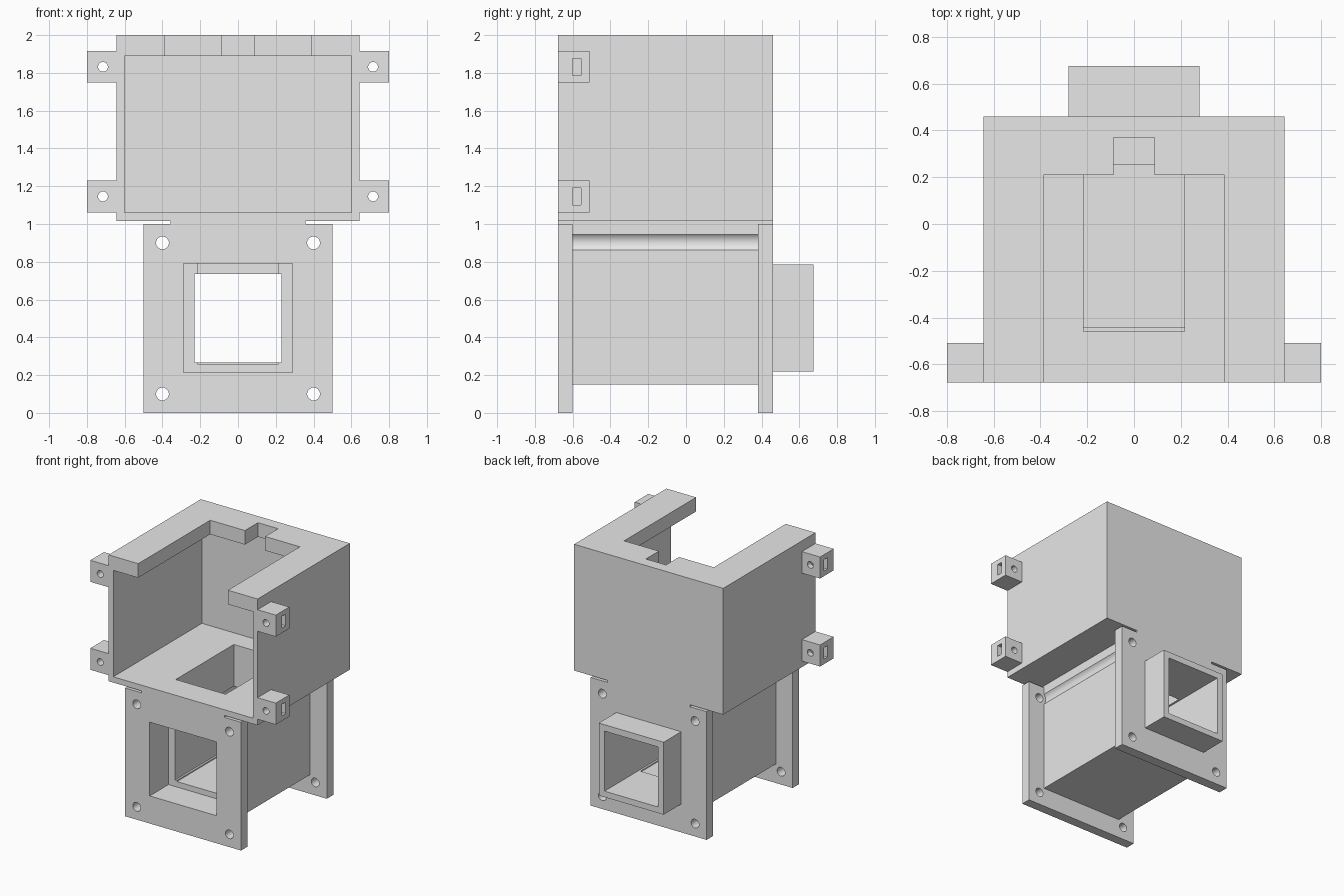
import bpy, bmesh, math
from mathutils import Matrix, Vector

if "Cube" in bpy.data.objects:
    bpy.data.objects.remove(bpy.data.objects["Cube"])

grey = bpy.data.materials.new("light grey plastic")
grey.diffuse_color = (0.8, 0.8, 0.8, 1)
grey.use_nodes = True
grey.node_tree.nodes["Principled BSDF"].inputs["Base Color"].default_value = grey.diffuse_color


def add_object(name, bm):
    mesh = bpy.data.meshes.new(name)
    bm.to_mesh(mesh)
    bm.free()
    mesh.materials.append(grey)
    ob = bpy.data.objects.new(name, mesh)
    bpy.context.collection.objects.link(ob)
    return ob


def box(name, x, y, z):
    """Axis-aligned block from three (low, high) ranges."""
    bm = bmesh.new()
    bmesh.ops.create_cube(bm, size=1)
    for v in bm.verts:
        v.co = Vector([(a + b) / 2 + c * (b - a) for c, (a, b) in zip(v.co, (x, y, z))])
    return add_object(name, bm)


def rod(name, x, z, radius, y, sides=32):
    """Cylinder running along y."""
    bm = bmesh.new()
    place = Matrix.Translation((x, sum(y) / 2, z)) @ Matrix.Rotation(math.pi / 2, 4, 'X')
    bmesh.ops.create_cone(bm, cap_ends=True, segments=sides, radius1=radius,
                          radius2=radius, depth=y[1] - y[0], matrix=place)
    return add_object(name, bm)


def cut(ob, cutters):
    """Subtract the cutters, delete them and smooth only the round walls."""
    bpy.ops.object.select_all(action='DESELECT')
    bpy.context.view_layer.objects.active = ob
    ob.select_set(True)
    for c in cutters:
        m = ob.modifiers.new("cut", 'BOOLEAN')
        m.operation, m.solver, m.object = 'DIFFERENCE', 'EXACT', c
        bpy.ops.object.modifier_apply(modifier=m.name)
        bpy.data.objects.remove(c)
    bpy.ops.object.shade_smooth_by_angle(angle=math.radians(30))


FRONT, BACK, END = -0.677, 0.46, 0.675
FLANGE_IN, FLANGE_OUT = -0.60, 0.38


# Shared openings
def channel():
    return box("channel", (-0.23, 0.23), (-1, 1), (0.267, 0.735))


def socket():
    return box("socket", (-0.288, 0.288), (-1, -0.445), (0.215, 0.79))


def drop_hole():
    return box("drop_hole", (-0.215, 0.215), (-0.46, 0.255), (0.258, 1.2))


def screw_holes():
    return [rod("screw", sx * 0.4, z, 0.034, (-1, 1)) for sx in (-1, 1) for z in (0.1, 0.9)]


# Upper housing: open front, slotted roof, hole in the floor
housing = box("housing", (-0.643, 0.643), (FRONT, BACK), (1.015, 2.0))
cut(housing, [
    box("cavity", (-0.602, 0.602), (-1, 0.415), (1.06, 1.89)),
    box("roof_slot", (-0.387, 0.387), (-1, 0.21), (1.8, 2.1)),
    box("roof_notch", (-0.087, 0.087), (0.1, 0.37), (1.8, 2.1)),
    drop_hole()])

# Thin neck between the housing and the duct
neck = box("neck", (-0.357, 0.357), (FRONT, BACK), (1.0, 1.015))
cut(neck, [drop_hole()])

# Square duct with screw clearance grooves along its upper sides
duct = box("duct", (-0.357, 0.357), (FLANGE_IN, FLANGE_OUT), (0.15, 1.0))
cut(duct, [channel(), socket(), drop_hole()] +
    [rod("groove", s * 0.4, 0.903, 0.06, (-1, 1), 48) for s in (-1, 1)])

# End flanges with corner screw holes
front_flange = box("front_flange", (-0.5, 0.5), (FRONT, FLANGE_IN), (0, 1))
cut(front_flange, [socket()] + screw_holes())
back_flange = box("back_flange", (-0.5, 0.5), (FLANGE_OUT, BACK), (0, 1))
cut(back_flange, [channel()] + screw_holes())

# Plug tube on the back
plug_tube = box("plug_tube", (-0.28, 0.28), (BACK, END), (0.22, 0.785))
cut(plug_tube, [channel()])

# Mounting lugs with a screw hole and a nut slot
for side, s in (("left", -1), ("right", 1)):
    for level, z in (("lower", 1.146), ("upper", 1.832)):
        lug = box(f"{side}_{level}_lug", sorted((s * 0.643, s * 0.8)),
                  (FRONT, -0.51), (z - 0.084, z + 0.084))
        cut(lug, [rod("lug_hole", s * 0.715, z, 0.026, (-1, 0)),
                  box("nut_slot", sorted((s * 0.67, s * 0.9)),
                      (-0.60, -0.555), (z - 0.045, z + 0.045))])
